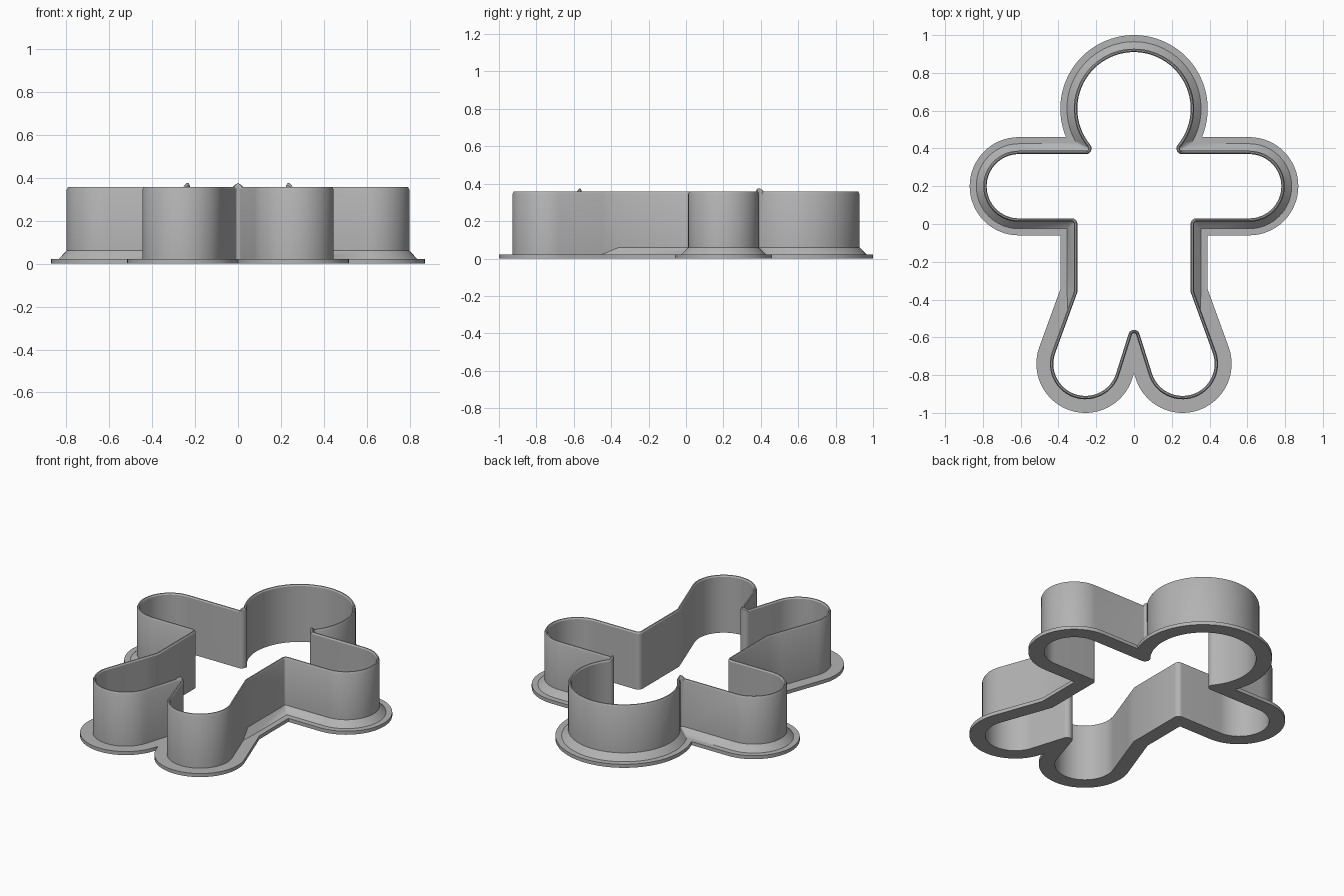
import bpy, bmesh
from math import sin, cos, radians, degrees, atan2, sqrt

cube = bpy.data.objects.get("Cube")
if cube:
    bpy.data.objects.remove(cube)

# Layout of the gingerbread figure cavity
HEAD_Y, HEAD_R = 0.61, 0.30
ARM_X, ARM_Y, ARM_R = 0.61, 0.20, 0.17
BODY_W = 0.30
LEG_X, LEG_Y, LEG_R = 0.257, -0.74, 0.17
HIP, CROTCH = 20, 17.5          # slopes of the leg sides, degrees
CORNER = 0.03                   # rounding of the inward corners
FLANGE_D, WALL_D, SKIRT_D = 0.09, 0.018, 0.055
FLANGE_Z, SKIRT_Z, TOP_Z = 0.022, 0.06, 0.357

grey = bpy.data.materials.new("plain grey")
grey.use_nodes = True
colour = (0.45, 0.45, 0.45, 1)
grey.diffuse_color = colour
grey.node_tree.nodes["Principled BSDF"].inputs["Base Color"].default_value = colour


def arc(cx, cy, r, start, end, n, bump=0):
    """Points on an arc; bump marks the points lifted into a small nub."""
    pts = []
    for i in range(n + 1):
        a = radians(start + (end - start) * i / n)
        pts.append((cx + r * cos(a), cy + r * sin(a), bump * sin(3.14159 * i / n)))
    return pts


def outline(d):
    """Closed figure outline, moved outward by d from the cavity."""
    head, arm, body, leg = HEAD_R + d, ARM_R + d, BODY_W + d, LEG_R + d
    f = max(CORNER - d, 0)
    # head and neck
    ny = ARM_Y + arm + f
    nx = sqrt((head + f) ** 2 - (ny - HEAD_Y) ** 2)
    neck = degrees(atan2(ny - HEAD_Y, nx))
    pts = arc(0, HEAD_Y, head, 90, neck, 32)
    pts += arc(nx, ny, f, neck + 180, 270, 10, 1)
    # arm and armpit
    pts += arc(ARM_X, ARM_Y, arm, 90, -90, 32)
    pts += arc(body + f, ARM_Y - arm - f, f, 90, 180, 8)
    # hip, with one more point where the skirt runs out
    h = radians(HIP)
    hip_y = LEG_Y + (leg - cos(h) * (body - LEG_X)) / sin(h)
    pts.append((body, hip_y, 0))
    pts.append((body + 0.09 * sin(h) / cos(h), hip_y - 0.09, 0))
    # leg and crotch
    c = radians(CROTCH)
    pts += arc(LEG_X, LEG_Y, leg, HIP, CROTCH - 180, 32)
    crotch_y = LEG_Y + (cos(c) * LEG_X - leg - f) / sin(c)
    pts += arc(0, crotch_y, f, CROTCH, 90, 8, 0)[:-1]
    pts.append((0, crotch_y + f, 0))
    if f:
        pts[-9:] = [(x, y, i / 8) for i, (x, y, _) in enumerate(pts[-9:])]
    return pts + [(-x, y, b) for x, y, b in pts[-2:0:-1]]


def ring(d, z, lift=0):
    return [(x, y, z + lift * b) for x, y, b in outline(d)]


def loft(name, rings):
    """Join successive closed rings with quads."""
    bm = bmesh.new()
    loops = [[bm.verts.new(p) for p in r] for r in rings]
    n = len(loops[0])
    for low, high in zip(loops, loops[1:]):
        for i in range(n):
            j = (i + 1) % n
            bm.faces.new((low[j], low[i], high[i], high[j]))
    bmesh.ops.remove_doubles(bm, verts=bm.verts, dist=0.0002)
    mesh = bpy.data.meshes.new(name)
    bm.to_mesh(mesh)
    bm.free()
    mesh.materials.append(grey)
    ob = bpy.data.objects.new(name, mesh)
    bpy.context.collection.objects.link(ob)
    bpy.ops.object.select_all(action="DESELECT")
    ob.select_set(True)
    bpy.context.view_layer.objects.active = ob
    bpy.ops.object.shade_smooth_by_angle(angle=radians(30))
    return ob


# Flat flange around the foot
loft("base_flange", [ring(0, 0), ring(FLANGE_D, 0), ring(FLANGE_D, FLANGE_Z),
                     ring(WALL_D, FLANGE_Z)])

# Sloped skirt, which runs out below the hips
wall_foot, skirt_foot, skirt_top = [], [], []
for (x, y, _), (u, v, _) in zip(outline(WALL_D), outline(SKIRT_D)):
    k = 1 if y > -0.38 else 0
    skirt_foot.append((x + (u - x) * k, y + (v - y) * k, FLANGE_Z))
    skirt_top.append((x, y, FLANGE_Z + (SKIRT_Z - FLANGE_Z) * k))

# Thin standing wall with a bevelled rim and small nubs at neck and crotch
NUB = 0.018
loft("cutting_wall", [skirt_foot, skirt_top,
                      ring(WALL_D, TOP_Z - 0.012, NUB),
                      ring(WALL_D - 0.006, TOP_Z, NUB),
                      ring(0.005, TOP_Z, NUB),
                      ring(0, TOP_Z - 0.008, NUB),
                      ring(0, 0)])
